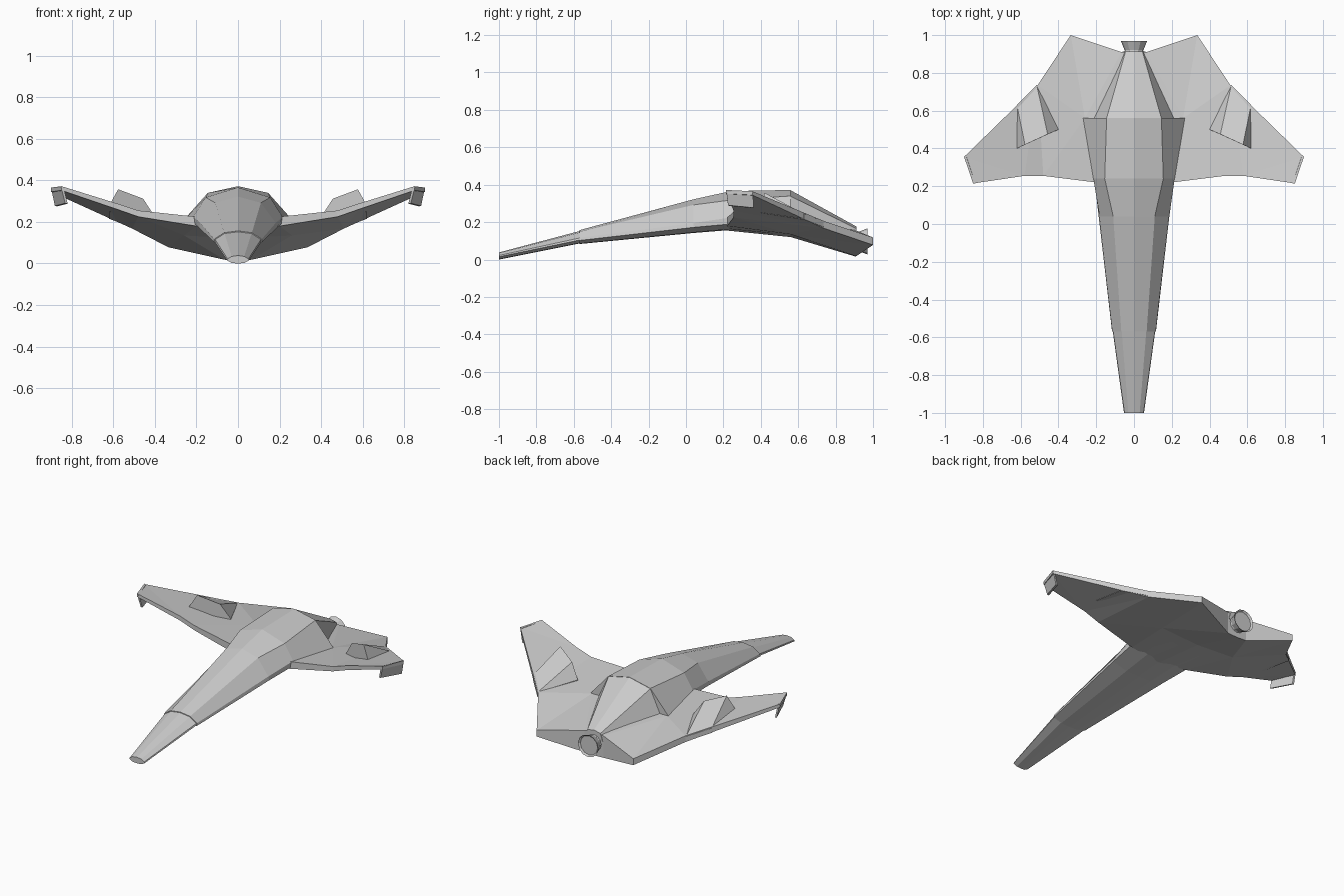
import bpy, bmesh, math
from mathutils import Matrix

if "Cube" in bpy.data.objects:
    bpy.data.objects.remove(bpy.data.objects["Cube"])


def make_object(name, verts, faces, mirror=False):
    mesh = bpy.data.meshes.new(name)
    mesh.from_pydata(verts, [], faces)
    bm = bmesh.new()
    bm.from_mesh(mesh)
    if mirror:
        geom = bm.verts[:] + bm.edges[:] + bm.faces[:]
        bmesh.ops.mirror(bm, geom=geom, axis='X', merge_dist=0.0005)
    bmesh.ops.remove_doubles(bm, verts=bm.verts, dist=0.0003)
    bmesh.ops.recalc_face_normals(bm, faces=bm.faces)
    bm.to_mesh(mesh)
    bm.free()
    obj = bpy.data.objects.new(name, mesh)
    bpy.context.collection.objects.link(obj)
    return obj


def loft(name, sections):
    """Each section: y, then half profile (x, z) from bottom centre to top centre."""
    verts, faces = [], []
    for y, half in sections:
        ring = half + [(-x, z) for x, z in half[-2:0:-1]]
        verts += [(x, y, z) for x, z in ring]
    n = len(verts) // len(sections)
    for s in range(len(sections) - 1):
        for i in range(n):
            j = (i + 1) % n
            faces.append((s*n + i, s*n + j, s*n + n + j, s*n + n + i))
    faces += [tuple(range(n)), tuple(range(len(verts) - n, len(verts)))]
    return make_object(name, verts, faces)


# Nose tip, slightly inset from the main hull at its seam
loft("nose", [
    (-1.0, [(0, 0), (.03, .002), (.053, .015), (.05, .022), (.03, .034), (0, .038)]),
    (-.57, [(0, .086), (.06, .088), (.112, .104), (.11, .115), (.065, .144), (0, .152)]),
])

# Main hull with raised rear cabin
loft("hull", [
    (-.57, [(0, .083), (.06, .085), (.116, .102), (.114, .117), (.067, .148), (0, .157)]),
    (.04, [(0, .142), (.09, .145), (.187, .172), (.182, .195), (.11, .292), (0, .322)]),
    (.24, [(0, .158), (.10, .163), (.21, .19), (.215, .225), (.155, .318), (0, .366)]),
    (.56, [(0, .124), (.12, .13), (.25, .16), (.27, .20), (.145, .34), (0, .372)]),
])

# Tapering rear spine
loft("rear_spine", [
    (.56, [(0, .13), (.225, .17), (.145, .338), (0, .37)]),
    (.912, [(0, .06), (.06, .12), (.045, .165), (0, .176)]),
])

# Wings: x, y, top z, bottom z
plan = [
    (0, .22, .23, .155), (.20, .22, .225, .18), (.48, .255, .255, .225),
    (.58, .255, .288, .26), (.85, .215, .372, .352), (.90, .355, .365, .345),
    (.51, .735, .207, .168), (.335, 1.0, .118, .078), (.065, .91, .155, .018),
    (0, .91, .16, .015), (.26, .56, .20, .135), (0, .56, .20, .12),
]
panels = [(0, 1, 10, 11), (1, 2, 10), (2, 6, 10), (2, 3, 6), (3, 5, 6), (3, 4, 5),
          (10, 6, 7), (10, 7, 8), (10, 8, 9, 11)]
count = len(plan)
verts = [(x, y, t) for x, y, t, b in plan] + [(x, y, b) for x, y, t, b in plan]
faces = panels + [tuple(i + count for i in reversed(p)) for p in panels]
faces += [(i, i + 1, i + 1 + count, i + count) for i in range(9)]
make_object("wings", verts, faces, mirror=True)

# Wedge fairings on the wings
foot = [(.40, .50, .225), (.62, .40, .28), (.62, .63, .245), (.515, .735, .205)]
ridge = [(.457, .475, .312), (.577, .42, .357)]
sunk = [(x, y, z - .03) for x, y, z in foot]
make_object("wing_fairings", foot + ridge + sunk, [
    (0, 1, 5, 4), (4, 5, 2, 3), (0, 4, 3), (1, 2, 5), (9, 8, 7, 6),
    (0, 6, 7, 1), (1, 7, 8, 2), (2, 8, 9, 3), (3, 9, 6, 0)], mirror=True)

# Drooping winglets at the tips
outer = [(.852, .215, .37), (.90, .357, .366), (.882, .362, .277), (.832, .225, .29)]
inner = [(x - .012, y, z - .002) for x, y, z in outer]
make_object("winglets", outer + inner, [
    (0, 1, 2, 3), (7, 6, 5, 4), (0, 4, 5, 1), (1, 5, 6, 2), (2, 6, 7, 3), (3, 7, 4, 0)],
    mirror=True)


# Engine nozzle: collar, flared rim
def tube(name, r1, r2, y1, y2, z):
    mesh = bpy.data.meshes.new(name)
    bm = bmesh.new()
    turn = Matrix.Translation((0, (y1 + y2) / 2, z)) @ Matrix.Rotation(-math.pi / 2, 4, 'X')
    bmesh.ops.create_cone(bm, cap_ends=True, segments=12, radius1=r1, radius2=r2,
                          depth=y2 - y1, matrix=turn)
    if name == "nozzle":
        back = max(bm.faces, key=lambda f: f.calc_center_median().y)
        bmesh.ops.inset_region(bm, faces=[back], thickness=.01, depth=-.01)
    bm.to_mesh(mesh)
    bm.free()
    bpy.context.collection.objects.link(bpy.data.objects.new(name, mesh))


tube("nozzle_collar", .06, .045, .86, .94, .097)
tube("nozzle", .05, .07, .92, .97, .097)
